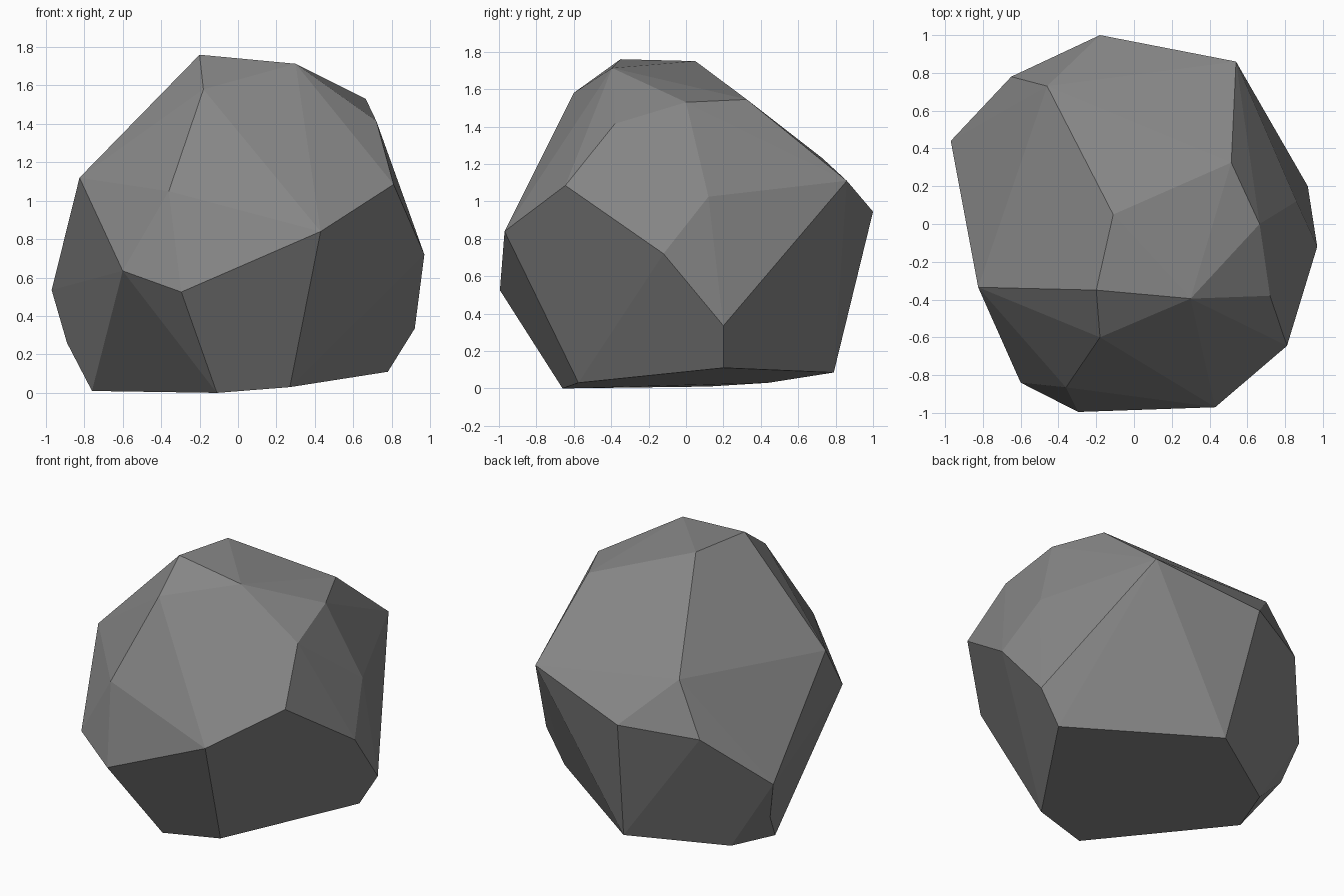
import bpy, bmesh, math

if "Cube" in bpy.data.objects:
    bpy.data.objects.remove(bpy.data.objects["Cube"])

# Corner points of the boulder, grouped by height band
crown = [(-.20, -.35, 1.76), (-.11, .05, 1.75), (.30, -.395, 1.713),
         (-.18, -.60, 1.58), (.665, 0, 1.53), (.515, .325, 1.545),
         (.72, -.38, 1.415)]
shoulder = [(-.46, .73, 1.23), (-.825, -.335, 1.12), (.54, .86, 1.11),
            (.81, -.645, 1.085), (-.36, -.865, 1.05), (.86, .12, 1.025)]
waist = [(-.18, 1.0, .945), (-.65, .78, .885), (.43, -.97, .84),
         (.97, -.12, .72), (-.60, -.84, .635), (-.97, .44, .535),
         (-.295, -.995, .525)]
base = [(.92, .20, .335), (-.89, .36, .26), (.78, .20, .11),
        (-.08, .79, .085), (.27, -.575, .03), (-.65, .44, .03),
        (-.76, .12, .01), (-.11, -.66, 0)]

# Wrap the points in a faceted skin
bm = bmesh.new()
for p in crown + shoulder + waist + base:
    bm.verts.new(p)
bmesh.ops.convex_hull(bm, input=bm.verts[:])
loose = [v for v in bm.verts if not v.link_faces]
bmesh.ops.delete(bm, geom=loose, context='VERTS')

# Merge nearly coplanar triangles into flat facets
bmesh.ops.dissolve_limit(bm, angle_limit=math.radians(2),
                         verts=bm.verts[:], edges=bm.edges[:])
bmesh.ops.recalc_face_normals(bm, faces=bm.faces[:])

mesh = bpy.data.meshes.new("boulder")
bm.to_mesh(mesh)
bm.free()

# Stone colour
stone = bpy.data.materials.new("grey stone")
stone.diffuse_color = (.24, .24, .24, 1)
stone.use_nodes = True
stone.node_tree.nodes["Principled BSDF"].inputs["Base Color"].default_value = stone.diffuse_color
mesh.materials.append(stone)

boulder = bpy.data.objects.new("boulder", mesh)
bpy.context.collection.objects.link(boulder)
